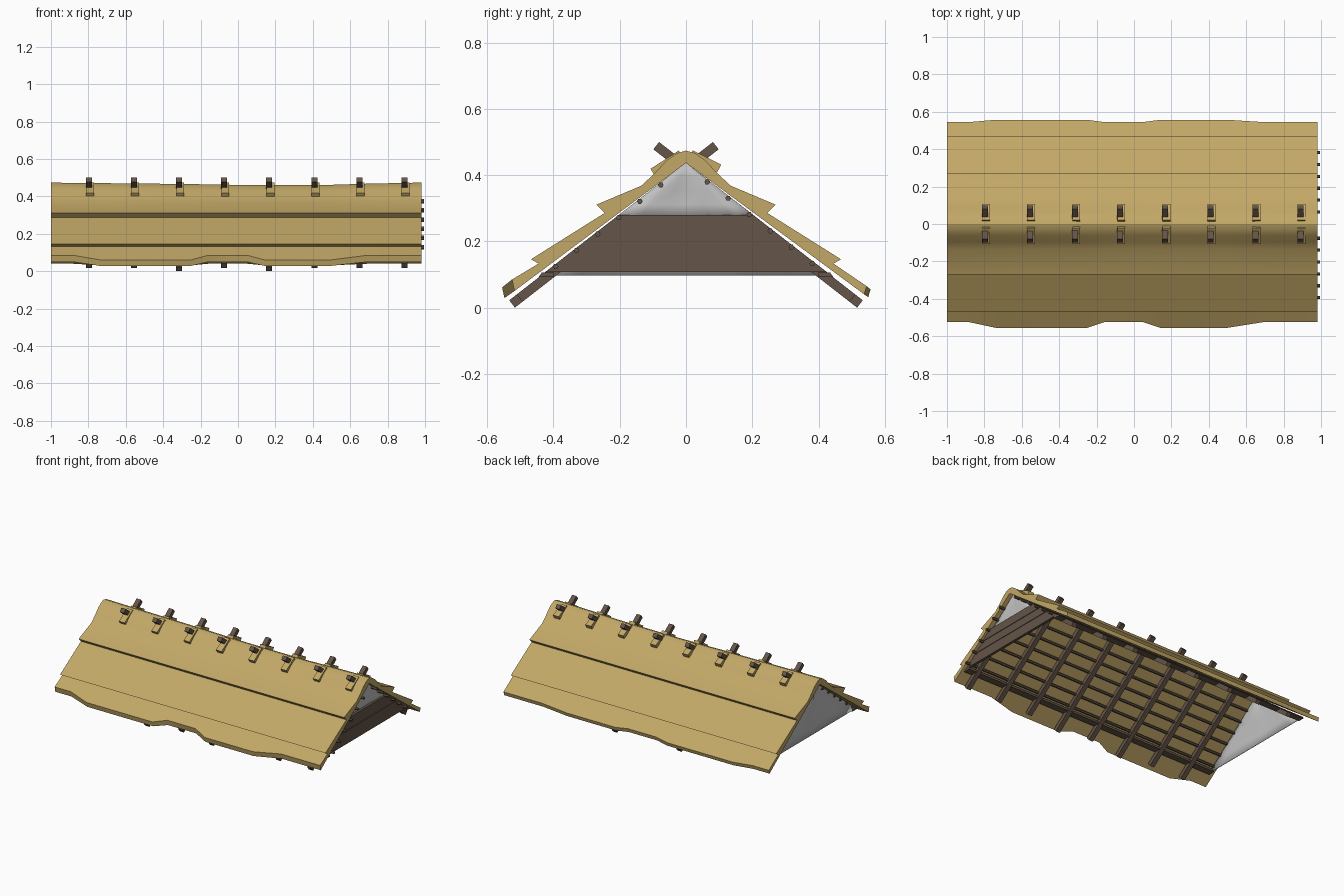
import bpy, bmesh, math, random
from mathutils import Vector

if "Cube" in bpy.data.objects:
    bpy.data.objects.remove(bpy.data.objects["Cube"])

random.seed(4)

def material(name, rgb):
    m = bpy.data.materials.new(name)
    m.diffuse_color = (*rgb, 1)
    m.use_nodes = True
    m.node_tree.nodes["Principled BSDF"].inputs["Base Color"].default_value = m.diffuse_color
    return m

TAN = material("straw_tan", (0.54, 0.39, 0.135))
BROWN = material("wood_brown", (0.13, 0.09, 0.065))
GREY = material("cloth_grey", (0.54, 0.54, 0.54))

def finish(name, bm, mat, smooth=False):
    bmesh.ops.recalc_face_normals(bm, faces=bm.faces)
    me = bpy.data.meshes.new(name)
    bm.to_mesh(me)
    bm.free()
    ob = bpy.data.objects.new(name, me)
    bpy.context.collection.objects.link(ob)
    me.materials.append(mat)
    if smooth:
        bpy.ops.object.select_all(action='DESELECT')
        ob.select_set(True)
        bpy.context.view_layer.objects.active = ob
        bpy.ops.object.shade_smooth_by_angle(angle=math.radians(25))
    return ob

def loft(bm, rings):
    """Skin closed rings of 3D points and cap both ends."""
    vs = [[bm.verts.new(p) for p in r] for r in rings]
    n = len(vs[0])
    for a, b in zip(vs, vs[1:]):
        for i in range(n):
            j = (i + 1) % n
            bm.faces.new((a[i], a[j], b[j], b[i]))
    bm.faces.new(vs[0])
    bm.faces.new(vs[-1])

def prism(bm, pts, x0, x1):
    """Extrude a (y, z) outline along x."""
    loft(bm, [[(x, y, z) for y, z in pts] for x in (x0, x1)])

def beam(bm, a, b, x, width, thick):
    """Rectangular bar in the yz plane between two (y, z) points."""
    a, b = Vector(a), Vector(b)
    d = (b - a).normalized()
    n = Vector((-d.y, d.x)) * thick / 2
    prism(bm, [a + n, b + n, b - n, a - n], x - width / 2, x + width / 2)

# Thatch: stepped profile lofted along x, with a wavy eave and sagging ridge
def half_profile(sag, wave, s):
    e = wave * (1.0 if s < 0 else 0.4)
    k = 0.0 if s < 0 else 0.02
    return [(0.028, 0.466 - sag), (0.06, 0.443 - sag), (0.095, 0.405 - sag / 2),
            (0.135, 0.368), (0.27, 0.311), (0.245, 0.286), (0.468, 0.146),
            (0.445, 0.133), (0.525 + k + e, 0.085 - k - e * 0.8),
            (0.518 + k + e, 0.05 - k / 2 - e * 0.7)]

stations = [(-1, 0, 0), (-0.88, 0.002, 0), (-0.74, 0.003, 0.03), (-0.25, 0.008, 0.03),
            (-0.16, 0.01, 0), (0.05, 0.013, 0), (0.14, 0.013, 0.03),
            (0.5, 0.012, 0.03), (0.69, 0.006, 0), (0.98, 0, 0)]
bm = bmesh.new()
rings = []
for x, sag, wave in stations:
    right = half_profile(sag, wave, 1)
    left = half_profile(sag, wave, -1)
    outline = [(0, 0.474 - sag)] + right + [(0, 0.437)] + [(-y, z) for y, z in reversed(left)]
    rings.append([(x, y, z) for y, z in outline])
loft(bm, rings)
finish("thatch_roof", bm, TAN, True)

# Crossed rafters, and straw straps pinning the ridge
rafters, straps = bmesh.new(), bmesh.new()
for i in range(8):
    x = -0.797 + i * 0.241
    for s in (-1, 1):
        end = 0.525 if i in (2, 4) else 0.502
        beam(rafters, (-s * 0.09, 0.489), (s * end, 0.418 - 0.775 * end), x, 0.032, 0.028)
        lift = 0.012 if s > 0 else 0
        beam(straps, (s * 0.015, 0.463), (s * 0.1, 0.408 + lift), x + 0.006, 0.042, 0.026)
finish("rafters", rafters, BROWN)
finish("ridge_straps", straps, TAN)

# Battens under the thatch
bm = bmesh.new()
for s in (-1, 1):
    for i in range(6):
        y = 0.064 + i * 0.0635
        if s < 0:
            y += 0.012
        z = 0.429 - 0.775 * y
        pts = [(s * y + 0.0085 * math.cos(a * math.pi / 3),
                z + 0.0085 * math.sin(a * math.pi / 3)) for a in range(6)]
        prism(bm, pts, -0.97, 0.995)
finish("battens", bm, BROWN)

# Wall plates inside the eaves
bm = bmesh.new()
for s in (-1, 1):
    prism(bm, [(s * 0.398, 0.092), (s * 0.445, 0.092), (s * 0.435, 0.106), (s * 0.398, 0.106)],
          -0.965, 0.965)
finish("wall_plates", bm, BROWN)

def half_width(z):
    return (0.437 - z) / 0.775

# Cloth gables: wrinkled sheets
def cloth(name, x, z0, rows, cols):
    bm = bmesh.new()
    grid = []
    for r in range(rows + 1):
        z = z0 + (0.436 - z0) * r / rows
        w = max(half_width(z), 0.002)
        row = []
        for c in range(cols + 1):
            edge = r in (0, rows) or c in (0, cols)
            dx = 0 if edge else random.uniform(-0.008, 0.008)
            row.append(bm.verts.new((x + dx, w * (2 * c / cols - 1), z)))
        grid.append(row)
    for r in range(rows):
        for c in range(cols):
            bm.faces.new((grid[r][c], grid[r][c + 1], grid[r + 1][c + 1], grid[r + 1][c]))
    ob = finish(name, bm, GREY, True)
    sol = ob.modifiers.new("thickness", 'SOLIDIFY')
    sol.thickness = 0.004
    sol.offset = 0

cloth("left_gable_cloth", -0.96, 0.097, 5, 8)
cloth("right_gable_cloth", 0.95, 0.27, 4, 6)

# Planks closing the lower part of the right gable
bm = bmesh.new()
levels = [0.108, 0.172, 0.2, 0.226, 0.28]
for i, (a, b) in enumerate(zip(levels, levels[1:])):
    wa, wb = half_width(a), half_width(b)
    off = (0, 0.004, 0.001, 0.005)[i]
    prism(bm, [(-wa, a), (wa, a), (wb, b), (-wb, b)], 0.945 + off, 0.963 + off)
finish("gable_planks", bm, BROWN)
